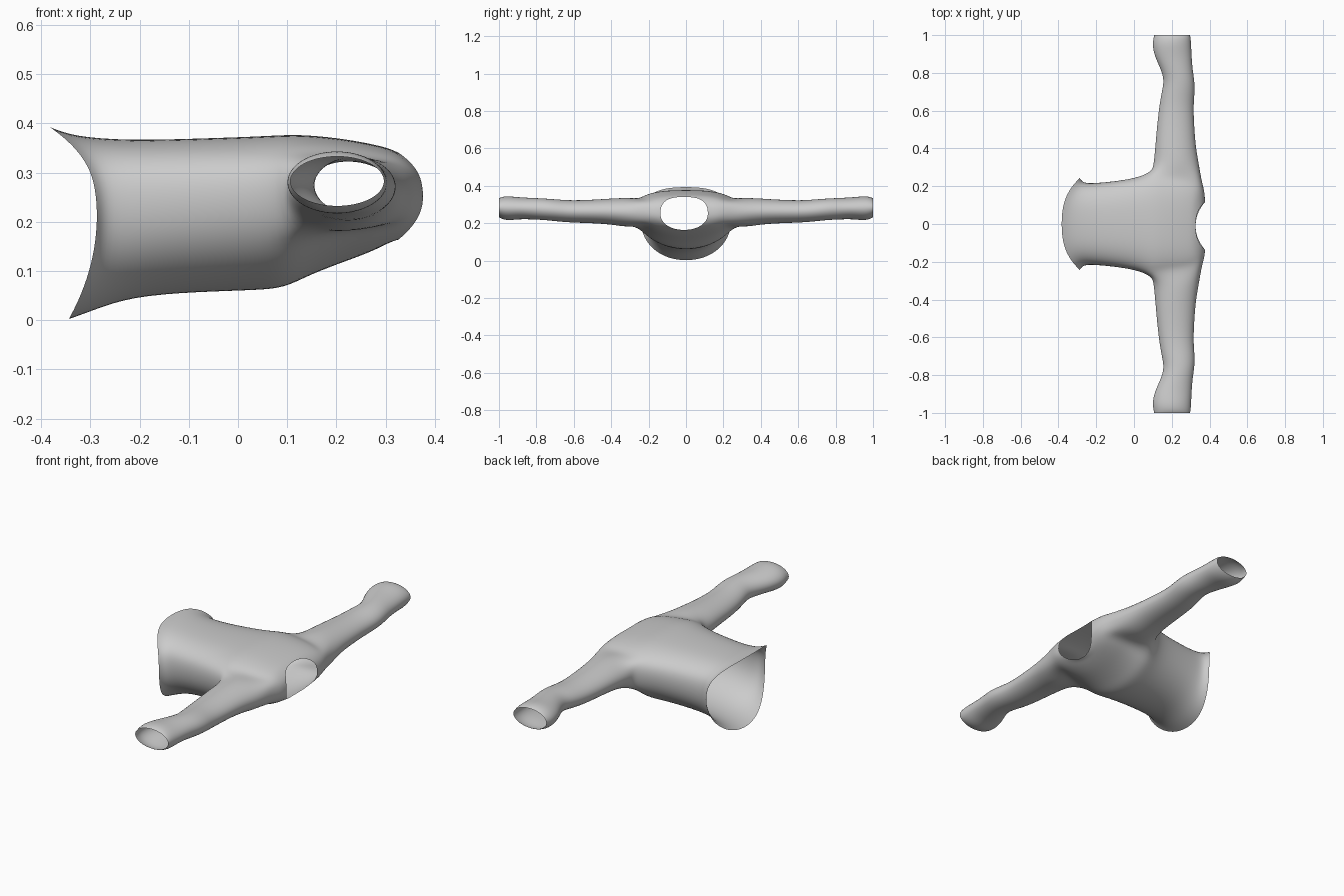
import bpy, bmesh
from math import sin, cos, pi, radians

if "Cube" in bpy.data.objects:
    bpy.data.objects.remove(bpy.data.objects["Cube"])

N = 24            # columns round the torso
HALF = 2          # armhole half-span in columns
ROW0, ROW1 = 5, 9  # armhole span in torso rings

# torso rings, hem to neck: x top, x side, x bottom, half width, z bottom, z top, z side
TORSO = [
    (-.385, -.285, -.345, .245, .000, .394, .22),
    (-.335, -.268, -.300, .218, .016, .374, .23),
    (-.220, -.210, -.220, .217, .046, .366, .24),
    (-.080, -.080, -.080, .230, .056, .370, .25),
    (.040, .030, .040, .250, .059, .374, .26),
    (.105, .095, .095, .283, .064, .378, .265),
    (.150, .160, .140, .275, .088, .376, .27),
    (.200, .220, .200, .268, .112, .371, .27),
    (.250, .295, .250, .260, .130, .363, .265),
    (.295, .358, .290, .235, .148, .353, .26),
    (.312, .375, .308, .175, .158, .347, .25),
    (.325, .377, .325, .128, .163, .341, .25),
]

# sleeve rings, armhole to cuff: y, x min, x max, z min, z max
SLEEVE = [
    (.31, .103, .345, .178, .336),
    (.40, .112, .328, .193, .332),
    (.50, .120, .320, .200, .325),
    (.62, .133, .314, .203, .321),
    (.70, .147, .322, .211, .328),
    (.76, .160, .320, .217, .332),
    (.82, .142, .310, .220, .335),
    (.89, .108, .305, .222, .338),
    (.95, .097, .303, .214, .345),
    (.985, .104, .300, .222, .341),
    (1.0, .106, .297, .232, .333),
]


def torso_point(ring, j):
    xt, xs, xb, w, zb, zt, zs = ring
    a = 2 * pi * j / N
    c, s = cos(a), sin(a)
    p = .75 if s > 0 else .95          # flatter back, rounder chest
    y = w * (1 if c > 0 else -1) * abs(c) ** p
    h = (zt - zs) if s > 0 else (zs - zb)
    z = zs + h * (1 if s > 0 else -1) * abs(s) ** p
    x = xs + ((xt if s > 0 else xb) - xs) * s * s
    return (x, y, z)


def strip(bm, a, b):
    n = len(a)
    for i in range(n):
        bm.faces.new((a[i], a[(i + 1) % n], b[(i + 1) % n], b[i]))


bm = bmesh.new()

# torso tube with both armholes left open
grid = [[bm.verts.new(torso_point(r, j)) for j in range(N)] for r in TORSO]
for i in range(len(TORSO) - 1):
    for j in range(N):
        near = min((j + .5) % (N / 2), N / 2 - (j + .5) % (N / 2))
        if ROW0 <= i < ROW1 and near < HALF:
            continue
        k = (j + 1) % N
        bm.faces.new((grid[i][j], grid[i][k], grid[i + 1][k], grid[i + 1][j]))

# sleeves grown out of the armhole edges
for side in (1, -1):
    def col(k):
        return k % N if side > 0 else (N // 2 - k) % N
    path = [(ROW0, k) for k in range(-HALF, HALF)]
    path += [(r, HALF) for r in range(ROW0, ROW1)]
    path += [(ROW1, k) for k in range(HALF, -HALF, -1)]
    path += [(r, -HALF) for r in range(ROW1, ROW0, -1)]
    prev = [grid[r][col(k)] for r, k in path]
    for y, x0, x1, z0, z1 in SLEEVE:
        loop = []
        for i in range(len(path)):
            a = radians(225 - 360 * i / len(path))
            loop.append(bm.verts.new(((x0 + x1) / 2 + (x1 - x0) / 2 * cos(a) * 1.02,
                                      side * y,
                                      (z0 + z1) / 2 + (z1 - z0) / 2 * sin(a) * 1.02)))
        strip(bm, prev, loop)
        prev = loop

# neckline sits slightly off centre
for v in grid[-1]:
    v.co.y -= .01

bmesh.ops.recalc_face_normals(bm, faces=bm.faces)
for f in bm.faces:
    f.smooth = True
mesh = bpy.data.meshes.new("long_sleeve_shirt")
bm.to_mesh(mesh)
bm.free()
shirt = bpy.data.objects.new("long_sleeve_shirt", mesh)
bpy.context.collection.objects.link(shirt)

# smooth cloth surface
sub = shirt.modifiers.new("smooth_cloth", 'SUBSURF')
sub.levels = sub.render_levels = 2
